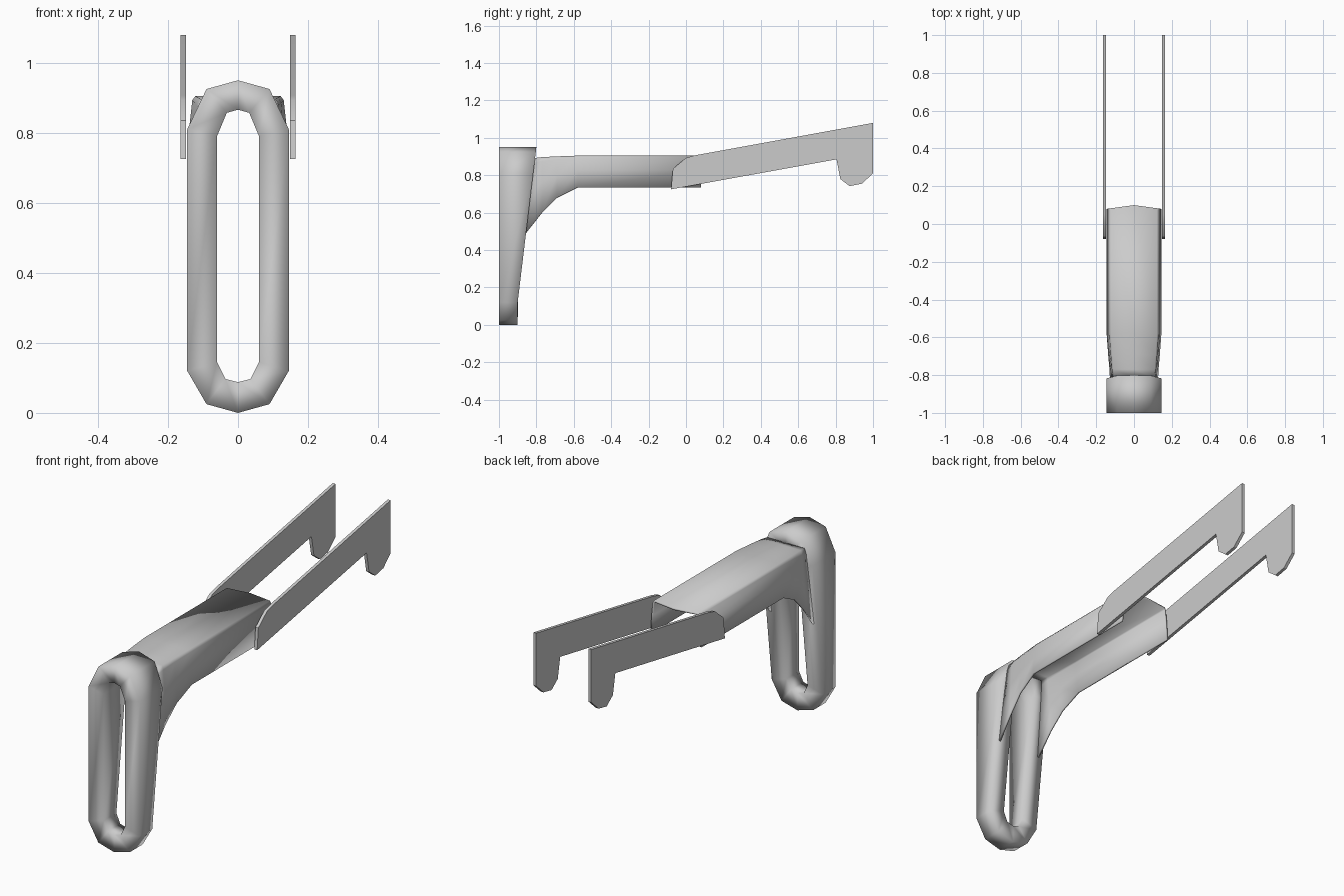
import bpy, bmesh, math

cube = bpy.data.objects.get("Cube")
if cube:
    bpy.data.objects.remove(cube, do_unlink=True)

grey = bpy.data.materials.new("plain_grey")
grey.use_nodes = True
COLOUR = (0.6, 0.6, 0.6, 1)
grey.diffuse_color = COLOUR
grey.node_tree.nodes["Principled BSDF"].inputs["Base Color"].default_value = COLOUR


def make(name, verts, faces, angle):
    mesh = bpy.data.meshes.new(name)
    mesh.from_pydata(verts, [], faces)
    bm = bmesh.new()
    bm.from_mesh(mesh)
    bmesh.ops.recalc_face_normals(bm, faces=bm.faces)
    bm.to_mesh(mesh)
    bm.free()
    mesh.materials.append(grey)
    obj = bpy.data.objects.new(name, mesh)
    bpy.context.collection.objects.link(obj)
    bpy.ops.object.select_all(action='DESELECT')
    obj.select_set(True)
    bpy.context.view_layer.objects.active = obj
    bpy.ops.object.shade_smooth_by_angle(angle=math.radians(angle))
    return obj


# Loop handle: a long faceted ring, deeper at the top
def ring_outline(half):
    """Half outline from bottom to top, mirrored to a closed loop."""
    return half + [(-x, z) for x, z in reversed(half[1:-1])]


outer = ring_outline([(0, 0.0), (0.09, 0.025), (0.145, 0.12),
                      (0.145, 0.81), (0.09, 0.925), (0, 0.95)])
inner = ring_outline([(0, 0.088), (0.036, 0.097), (0.06, 0.145),
                      (0.06, 0.79), (0.032, 0.857), (0, 0.866)])


def back_y(z):
    return -0.9 + 0.1 * max(0, z - 0.12) / 0.83


verts = []
for (xo, zo), (xi, zi) in zip(outer, inner):
    verts += [(xo, -1, zo), (xo, back_y(zo), zo), (xi, back_y(zi), zi), (xi, -1, zi)]
n = len(outer)
faces = [(4 * i + k, 4 * i + (k + 1) % 4, 4 * ((i + 1) % n) + (k + 1) % 4, 4 * ((i + 1) % n) + k)
         for i in range(n) for k in range(4)]
make("loop_handle", verts, faces, 100)

# Arm: an inverted channel whose cheeks reach down the back of the handle
# station: y at top, y at bottom, bottom z, half width, top z
stations = [(-0.81, -0.865, 0.48, 0.125, 0.892), (-0.77, -0.77, 0.60, 0.13, 0.897),
            (-0.69, -0.69, 0.68, 0.137, 0.901), (-0.58, -0.58, 0.735, 0.145, 0.905),
            (0.08, 0.08, 0.735, 0.145, 0.905)]
section = [(1, 0), (0.95, 0.55), (0.9, 0.93), (0.84, 1)]
section = section + [(0, 1)] + [(-x, t) for x, t in reversed(section)]
m = len(section)
verts = []
for i, (yt, yb, zb, w, zt) in enumerate(stations):
    for x, t in section:
        bow = 0.02 * (1 - abs(x)) if i == len(stations) - 1 else 0
        verts.append((x * w, yb + (yt - yb) * t + bow, zb + (zt - zb) * t))
faces = [(i * m + k, i * m + k + 1, (i + 1) * m + k + 1, (i + 1) * m + k)
         for i in range(len(stations) - 1) for k in range(m - 1)]
arm = make("channel_arm", verts, faces, 75)
# Point the open shell's normals outward before thickening it
if sum(p.normal.z * p.area for p in arm.data.polygons) < 0:
    arm.data.flip_normals()
shell = arm.modifiers.new("thickness", 'SOLIDIFY')
shell.thickness = 0.01
shell.offset = -1

# Two flat side blades with hooked tips
profile = [(-0.08, 0.725), (0.805, 0.885), (0.825, 0.78), (0.875, 0.742), (0.94, 0.755),
           (1, 0.81), (1, 1.08), (0.05, 0.907), (0, 0.893), (-0.07, 0.835)]
p = len(profile)
for side, name in ((1, "left_blade"), (-1, "right_blade")):
    verts = [(side * x, y, z) for x in (0.148, 0.164) for y, z in profile]
    faces = [tuple(range(p)), tuple(range(p, 2 * p))]
    faces += [(i, (i + 1) % p, p + (i + 1) % p, p + i) for i in range(p)]
    make(name, verts, faces, 30)
